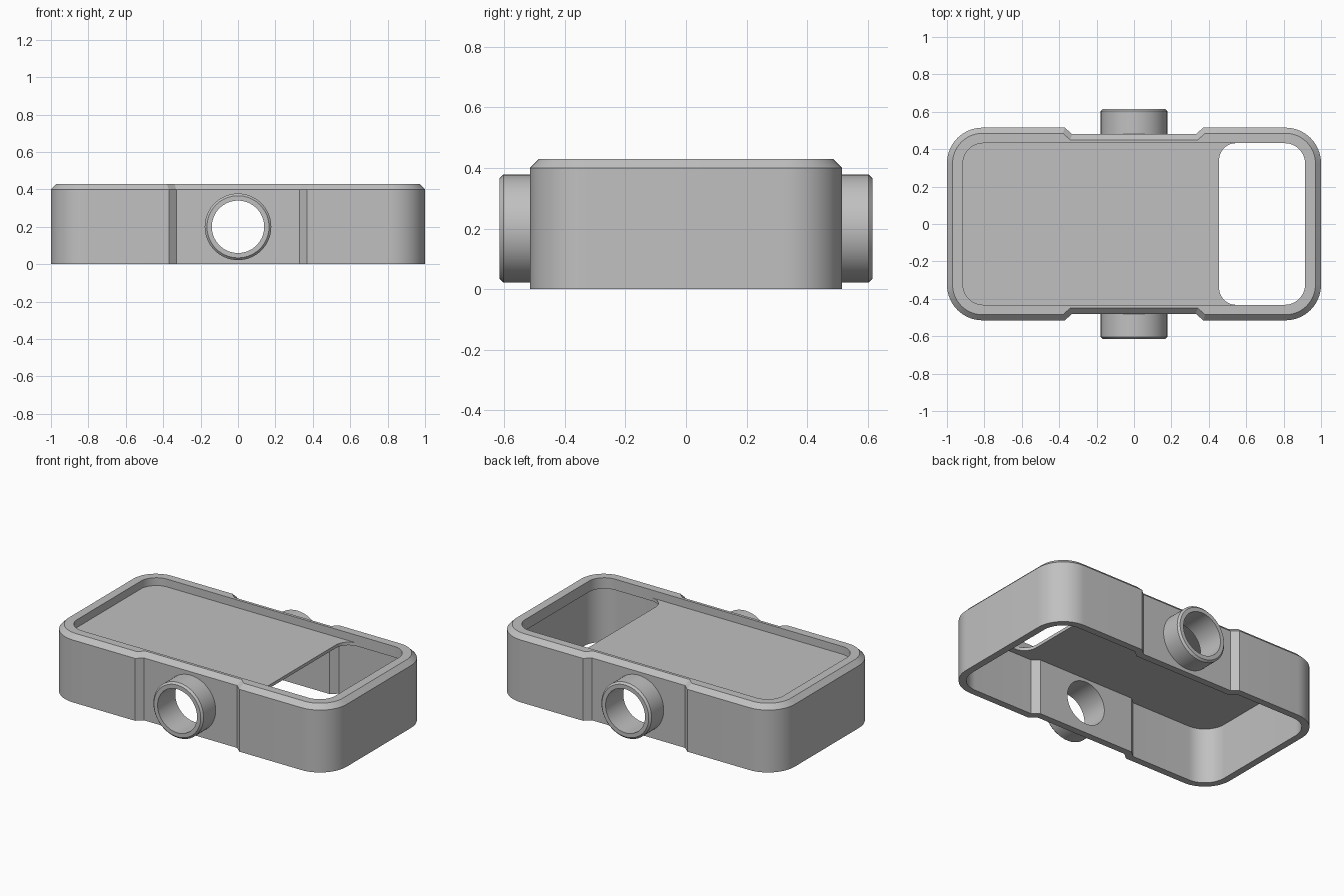
import bpy, bmesh
from math import sin, cos, pi, radians

if "Cube" in bpy.data.objects:
    bpy.data.objects.remove(bpy.data.objects["Cube"], do_unlink=True)

grey = bpy.data.materials.new("plain grey")
grey.use_nodes = True
COLOUR = (0.53, 0.53, 0.53, 1)
grey.diffuse_color = COLOUR
grey.node_tree.nodes["Principled BSDF"].inputs["Base Color"].default_value = COLOUR

WALL, DEPTH = 0.045, 0.035            # wall thickness, waist depth
HX, HY, RADIUS = 1.0, 0.515, 0.19     # outer half sizes and corner radius
OPEN_X, OPEN_Y, OPEN_R = 0.915, 0.432, 0.11
SHELF_LOW, SHELF_TOP, SHOULDER, TOP = 0.36, 0.38, 0.4, 0.43
STEPS, SIDES = 14, 64


def arc(cx, cy, r, start, end):
    """Points on an arc, angles in degrees."""
    angles = [radians(start + (end - start) * i / STEPS) for i in range(STEPS + 1)]
    return [(cx + r * cos(a), cy + r * sin(a)) for a in angles]


def outline(hx, hy, r, depth, inset=0):
    """Rounded rectangle with a shallow waist in both long sides."""
    shift = 0.36 * inset
    half = arc(hx - r, hy - r, r, 0, 90)
    half += [(0.37 + shift, hy), (0.33 + shift, hy - depth),
             (-0.33 - shift, hy - depth), (-0.37 - shift, hy)]
    half += arc(r - hx, hy - r, r, 90, 180)
    return half + [(-x, -y) for x, y in half]


def case_ring(inset, z):
    pts = outline(HX - inset, HY - inset, RADIUS - inset, DEPTH, inset)
    return [(x, y, z) for x, y in pts]


def open_ring(z):
    return [(x, y, z) for x, y in outline(OPEN_X, OPEN_Y, OPEN_R, 0)]


def circle_ring(r, y):
    return [(r * cos(2 * pi * i / SIDES), y, 0.2 + r * sin(2 * pi * i / SIDES))
            for i in range(SIDES)]


def loft(name, rings, closed):
    """Skin through equal rings; closed joins last to first, otherwise caps."""
    bm = bmesh.new()
    loops = [[bm.verts.new(p) for p in ring] for ring in rings]
    pairs = list(zip(loops, loops[1:]))
    if closed:
        pairs.append((loops[-1], loops[0]))
    else:
        bm.faces.new(loops[0])
        bm.faces.new(loops[-1])
    n = len(loops[0])
    for a, b in pairs:
        for i in range(n):
            j = (i + 1) % n
            bm.faces.new((a[i], a[j], b[j], b[i]))
    bmesh.ops.recalc_face_normals(bm, faces=bm.faces)
    mesh = bpy.data.meshes.new(name)
    bm.to_mesh(mesh)
    bm.free()
    mesh.materials.append(grey)
    ob = bpy.data.objects.new(name, mesh)
    bpy.context.collection.objects.link(ob)
    return ob


def activate(ob):
    bpy.ops.object.select_all(action="DESELECT")
    ob.select_set(True)
    bpy.context.view_layer.objects.active = ob


def smooth(ob):
    activate(ob)
    bpy.ops.object.shade_smooth_by_angle(angle=radians(25))


# Case wall with chamfered rim and inner lip
case = loft("case_wall", [
    case_ring(WALL, 0), case_ring(0, 0), case_ring(0, SHOULDER),
    case_ring(TOP - SHOULDER, TOP), open_ring(TOP), open_ring(SHELF_TOP),
    open_ring(SHELF_LOW), case_ring(WALL, SHELF_LOW)], closed=True)

# Bore through both long walls
bore = loft("bore_cutter", [circle_ring(0.14, -0.8), circle_ring(0.14, 0.8)], closed=False)
bore.hide_render = True
cut = case.modifiers.new("bore", "BOOLEAN")
cut.operation, cut.solver, cut.object = "DIFFERENCE", "EXACT", bore
activate(case)
bpy.ops.object.modifier_apply(modifier=cut.name)
bpy.data.objects.remove(bore, do_unlink=True)
smooth(case)

# Recessed plate, flaring into the rim beside the window
EDGE, FLARE = 0.455, 0.09
side = arc(EDGE + FLARE, OPEN_Y - FLARE, FLARE, 180, 90)
side += arc(OPEN_R - OPEN_X, OPEN_Y - OPEN_R, OPEN_R, 90, 180)
plate_outline = side + [(x, -y) for x, y in reversed(side)]
smooth(loft("recessed_plate", [[(x, y, z) for x, y in plate_outline]
                               for z in (SHELF_LOW, SHELF_TOP)], closed=False))

# Hollow side sleeves with a bevelled end
for name, s in (("front_sleeve", -1), ("back_sleeve", 1)):
    section = [(0.14, 0.48), (0.178, 0.48), (0.178, 0.603), (0.166, 0.615), (0.14, 0.615)]
    smooth(loft(name, [circle_ring(r, s * y) for r, y in section], closed=True))
